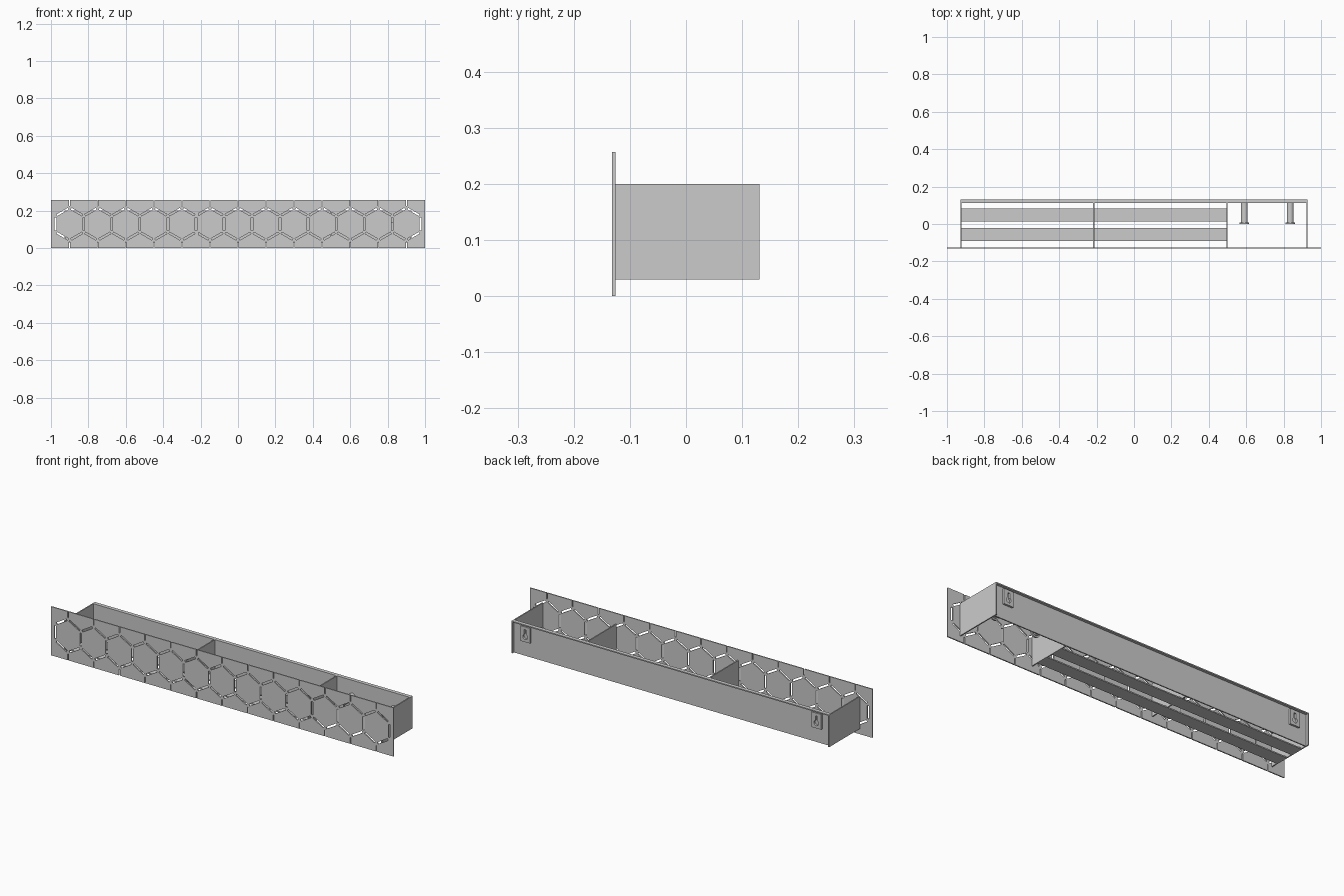
import bpy, bmesh, math
from mathutils import Matrix, Vector

if "Cube" in bpy.data.objects:
    bpy.data.objects.remove(bpy.data.objects["Cube"])


def box_into(bm, lo, hi):
    size = [b - a for a, b in zip(lo, hi)]
    mid = [(a + b) / 2 for a, b in zip(lo, hi)]
    bmesh.ops.create_cube(bm, size=1, matrix=Matrix.Translation(mid) @ Matrix.Diagonal((*size, 1)))


def finish(name, bm):
    bmesh.ops.recalc_face_normals(bm, faces=bm.faces)
    me = bpy.data.meshes.new(name)
    bm.to_mesh(me)
    bm.free()
    ob = bpy.data.objects.new(name, me)
    bpy.context.collection.objects.link(ob)
    return ob


def box(name, lo, hi):
    bm = bmesh.new()
    box_into(bm, lo, hi)
    return finish(name, bm)


def cylinder_into(bm, x, z, r, y0, y1, seg=24):
    mat = Matrix.Translation((x, (y0 + y1) / 2, z)) @ Matrix.Rotation(math.pi / 2, 4, 'X')
    bmesh.ops.create_cone(bm, cap_ends=True, segments=seg, radius1=r, radius2=r,
                          depth=y1 - y0, matrix=mat)


def cut(ob, cutter):
    mod = ob.modifiers.new("cut", 'BOOLEAN')
    mod.operation = 'DIFFERENCE'
    mod.solver = 'EXACT'
    mod.object = cutter
    bpy.context.view_layer.update()
    ev = ob.evaluated_get(bpy.context.evaluated_depsgraph_get())
    me = bpy.data.meshes.new_from_object(ev)
    ob.modifiers.clear()
    ob.data = me
    bpy.data.objects.remove(cutter)


def slot_into(bm, a, b, width, trim_a=0.009, trim_b=0.009):
    # narrow slot through the front panel between two (x, z) points
    a, b = Vector(a), Vector(b)
    d = (b - a).normalized()
    a, b = a + d * trim_a, b - d * trim_b
    mid = (a + b) / 2
    mat = (Matrix.Translation((mid.x, -0.129, mid.y))
           @ Matrix.Rotation(-math.atan2(d.y, d.x), 4, 'Y')
           @ Matrix.Diagonal(((b - a).length, 0.03, width, 1)))
    bmesh.ops.create_cube(bm, size=1, matrix=mat)


# front panel with a row of honeycomb slots
H = 0.257
panel = box("front_panel", (-1, -0.132, 0), (1, -0.126, H))
bm = bmesh.new()
zc, half = H / 2, 0.075
R = half / math.cos(math.pi / 6)
for i in range(13):
    x = (i - 6) * 0.15
    for s in (1, -1):
        peak = (x, zc + s * R)
        for side in (1, -1):
            slot_into(bm, peak, (x + side * half, zc + s * R / 2), 0.010)
        slot_into(bm, peak, (x, zc + s * (H / 2 + 0.01)), 0.005, trim_b=0)
for i in range(14):
    x = (i - 6.5) * 0.15
    slot_into(bm, (x, zc - R / 2), (x, zc + R / 2), 0.010)
cut(panel, finish("slot_cutter", bm))

# shelf box: ends, dividers, recessed back and its top lip
W, Z0, Z1, T = 0.928, 0.03, 0.2, 0.006
for name, x in (("left_end", -W), ("right_end", W - T)):
    box(name, (x, -0.126, Z0), (x + T, 0.131, Z1))
for name, x in (("left_divider", -0.215), ("right_divider", 0.498)):
    box(name, (x - T / 2, -0.126, Z0), (x + T / 2, 0.111, Z1))
box("back_panel", (-W + T, 0.111, Z0), (W - T, 0.117, Z1 - T))
box("back_top_lip", (-W + T, 0.111, Z1 - T), (W - T, 0.131, Z1))

# two floor slats under the left compartments
for name, y in (("front_slat", -0.091), ("rear_slat", 0.013)):
    box(name, (-W + T, y, Z0), (0.501, y + 0.07, Z0 + T))

# round pegs with wider heads in the right compartment
for n, x in enumerate((0.59, 0.835)):
    bm = bmesh.new()
    cylinder_into(bm, x, 0.115, 0.018, 0.008, 0.112)
    cylinder_into(bm, x, 0.115, 0.026, 0.0, 0.008)
    peg = finish(f"peg_{n + 1}", bm)
    bpy.ops.object.select_all(action='DESELECT')
    peg.select_set(True)
    bpy.context.view_layer.objects.active = peg
    bpy.ops.object.shade_smooth_by_angle()

# keyhole hanger plates on the back
for name, x in (("left_hanger", -0.85), ("right_hanger", 0.85)):
    plate = box(name, (x - 0.028, 0.117, 0.107), (x + 0.028, 0.127, 0.187))
    for part in range(2):
        bm = bmesh.new()
        if part == 0:
            cylinder_into(bm, x, 0.135, 0.014, 0.11, 0.14)
        else:
            box_into(bm, (x - 0.006, 0.11, 0.137), (x + 0.006, 0.14, 0.172))
        cut(plate, finish("keyhole_cutter", bm))
